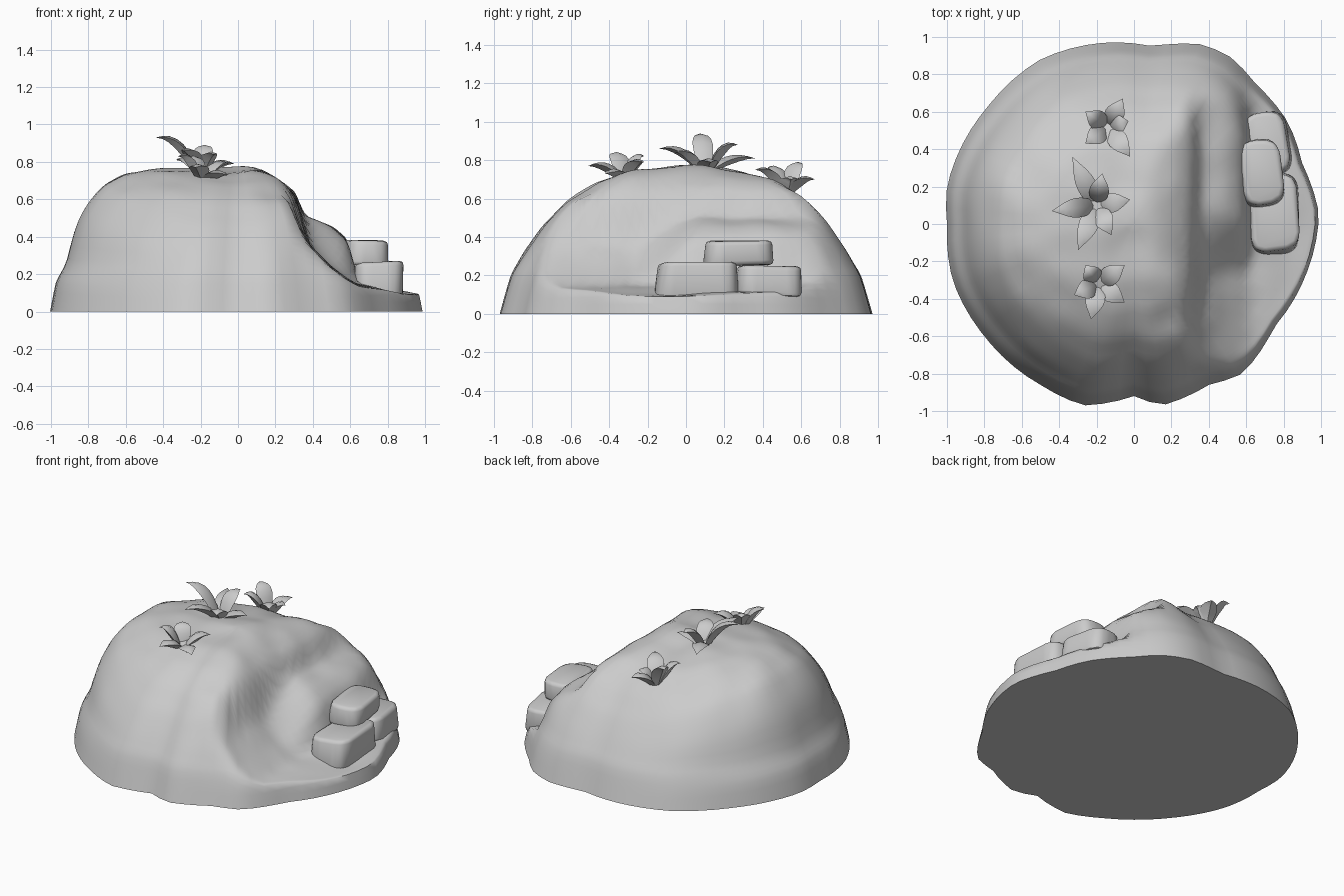
import bpy, bmesh, math, random
from mathutils import Vector, noise

random.seed(4)
cube = bpy.data.objects.get("Cube")
if cube:
    bpy.data.objects.remove(cube, do_unlink=True)

stone_grey = bpy.data.materials.new("stone_grey")
stone_grey.use_nodes = True
GREY = (0.6, 0.6, 0.6, 1)
stone_grey.diffuse_color = GREY
stone_grey.node_tree.nodes["Principled BSDF"].inputs["Base Color"].default_value = GREY


def finish(bm, name, angle):
    bmesh.ops.recalc_face_normals(bm, faces=bm.faces)
    mesh = bpy.data.meshes.new(name)
    bm.to_mesh(mesh)
    bm.free()
    mesh.materials.append(stone_grey)
    obj = bpy.data.objects.new(name, mesh)
    bpy.context.collection.objects.link(obj)
    bpy.ops.object.select_all(action='DESELECT')
    obj.select_set(True)
    bpy.context.view_layer.objects.active = obj
    bpy.ops.object.shade_smooth_by_angle(angle=math.radians(angle))
    return obj


def lerp_table(table, x):
    for (x0, y0), (x1, y1) in zip(table, table[1:]):
        if x <= x1:
            return y0 + (y1 - y0) * max(0, x - x0) / (x1 - x0)
    return table[-1][1]


def soft_table(table, x, spread):
    return sum(lerp_table(table, x + s * spread) for s in (-1, 0, 1)) / 3


# Footprint outline, stored as radius against angle
OUTLINE = [(.99, .05), (.9, .32), (.82, .55), (.65, .75), (.52, .89), (.37, .96), (.1, .95),
           (-.15, .97), (-.5, .88), (-.78, .63), (-1, .2), (-1, 0), (-.97, -.3),
           (-.8, -.6), (-.5, -.86), (-.27, -.97), (0, -.92), (.15, -.97), (.4, -.86),
           (.58, -.8), (.75, -.55), (.92, -.27)]
polar = sorted((math.atan2(y, x), math.hypot(x, y)) for x, y in OUTLINE)
tau = 2 * math.pi
polar = [(polar[-1][0] - tau, polar[-1][1])] + polar + [(polar[0][0] + tau, polar[0][1])]

# Dome height against relative radius, across the width and the depth
BROAD = [(0, .78), (.48, .765), (.6, .735), (.73, .67), (.81, .57), (.88, .43), (.905, .28),
         (.97, .16), (1, 0)]
ROUND = [(0, .78), (.29, .735), (.47, .685), (.65, .575), (.76, .47), (.84, .355), (.94, .2),
         (1, 0)]

# Eroded side: a ledge at the back half, a hollow at the front half
LEDGE = [(0, .81), (.1, .77), (.2, .71), (.3, .63), (.34, .51), (.5, .45), (.59, .38),
         (.64, .18), (.8, .12), (1, .09)]
HOLLOW = [(0, .81), (.1, .77), (.2, .71), (.3, .62), (.36, .38), (.48, .25), (.62, .14), (1, .08)]


def ground(x, y):
    a = math.atan2(y, x)
    d = min(1, math.hypot(x, y) / lerp_table(polar, a))
    w = math.cos(a) ** 2
    edge = min(1, (1 - d) * 8)
    spread = .02 * edge
    dome = w * soft_table(BROAD, d, spread) + (1 - w) * soft_table(ROUND, d, spread)
    f = min(1, max(0, (y + .3) / .38))
    f = f * f * (3 - 2 * f)
    u = x + .03 * noise.noise(Vector((x * 2, y * 4, 7)))
    cut = f * soft_table(LEDGE, u, .015) + (1 - f) * soft_table(HOLLOW, u, .015)
    # Rounded meeting of the dome and the eroded side
    h = max(0, .06 - abs(dome - cut)) / .06
    lump = .02 * noise.noise(Vector((x * 5, y * 5, 3)))
    return max(0, min(dome, cut) + edge * (lump - .015 * h * h))


def build_mound():
    bm = bmesh.new()
    sides, rings = 72, 36
    grid = []
    for i in range(1, rings + 1):
        d = 1 - (1 - i / rings) ** 1.6
        ring = []
        for j in range(sides):
            a = -math.pi + tau * j / sides
            r = d * lerp_table(polar, a)
            x, y = r * math.cos(a), r * math.sin(a)
            ring.append(bm.verts.new((x, y, ground(x, y))))
        grid.append(ring)
    top = bm.verts.new((0, 0, ground(0, 0)))
    for j in range(sides):
        k = (j + 1) % sides
        bm.faces.new((top, grid[0][j], grid[0][k]))
        for inner, outer in zip(grid, grid[1:]):
            bm.faces.new((inner[j], outer[j], outer[k], inner[k]))
    bm.faces.new(grid[-1][::-1])
    finish(bm, "mound", 60)


def build_stone(name, centre, size, turn):
    # Rough block with chamfered, slightly shifted corners
    bm = bmesh.new()
    bmesh.ops.create_cube(bm, size=1)
    for v in bm.verts:
        taper = .92 if v.co.z > 0 else 1
        v.co = Vector((v.co.x * size[0] * taper, v.co.y * size[1] * taper, v.co.z * size[2]))
        v.co += Vector([random.uniform(-.015, .015) for _ in range(3)])
    upright = [e for e in bm.edges if abs(e.verts[0].co.z - e.verts[1].co.z) > size[2] * .6]
    bmesh.ops.bevel(bm, geom=upright, offset=.07, segments=2, profile=.5, affect='EDGES')
    bmesh.ops.bevel(bm, geom=bm.edges[:], offset=.022, segments=2, profile=.5, affect='EDGES')
    obj = finish(bm, name, 50)
    obj.location = centre
    obj.rotation_euler.z = turn


def add_leaf(bm, base, tip, width):
    # Diamond-section blade that rises, then arches out to a pointed tip
    mid = base.lerp(tip, .4)
    mid.z = max(base.z, tip.z) + .03
    side = (tip - base).cross(Vector((0, 0, 1))).normalized()
    steps, rows = 7, []
    for i in range(steps):
        t = i / steps
        p = base * (1 - t) ** 2 + mid * 2 * t * (1 - t) + tip * t * t
        tangent = ((mid - base) * (1 - t) + (tip - mid) * t).normalized()
        normal = side.cross(tangent)
        w = width * (.4 + .6 * math.sin(math.pi * min(1, t * .85 + .1))) * (1 - t ** 4)
        rows.append([bm.verts.new(p + o) for o in
                     (side * w, normal * w * .3, side * -w, normal * -w * .6)])
    end = bm.verts.new(tip)
    bm.faces.new(rows[0])
    for k in range(4):
        n = (k + 1) % 4
        for a, b in zip(rows, rows[1:]):
            bm.faces.new((a[k], a[n], b[n], b[k]))
        bm.faces.new((rows[-1][k], rows[-1][n], end))


def build_plant(name, x, y, tips):
    bm = bmesh.new()
    root = Vector((x, y, ground(x, y) - .02))
    for tip in tips:
        tip = Vector(tip)
        out = tip - root
        out.z = 0
        add_leaf(bm, root + out.normalized() * .02, tip, .055)
    finish(bm, name, 50)


build_mound()
build_stone("front_stone", (.75, .06, .175), (.26, .43, .175), .05)
build_stone("back_stone", (.7, .43, .175), (.25, .35, .165), .12)
build_stone("top_stone", (.685, .275, .32), (.23, .38, .135), .12)

build_plant("middle_plant", -.2, .1, [(-.33, .36, .81), (-.44, .07, .93), (-.3, -.14, .86),
                                      (-.12, -.06, .84), (-.02, .13, .79), (-.17, .27, .88)])
build_plant("back_plant", -.14, .52, [(-.06, .67, .7), (-.26, .6, .78), (-.26, .43, .76),
                                      (-.02, .36, .75), (-.03, .55, .7)])
build_plant("front_plant", -.19, -.32, [(-.26, -.22, .82), (-.05, -.22, .79), (-.05, -.42, .73),
                                        (-.23, -.51, .77), (-.32, -.38, .83)])
